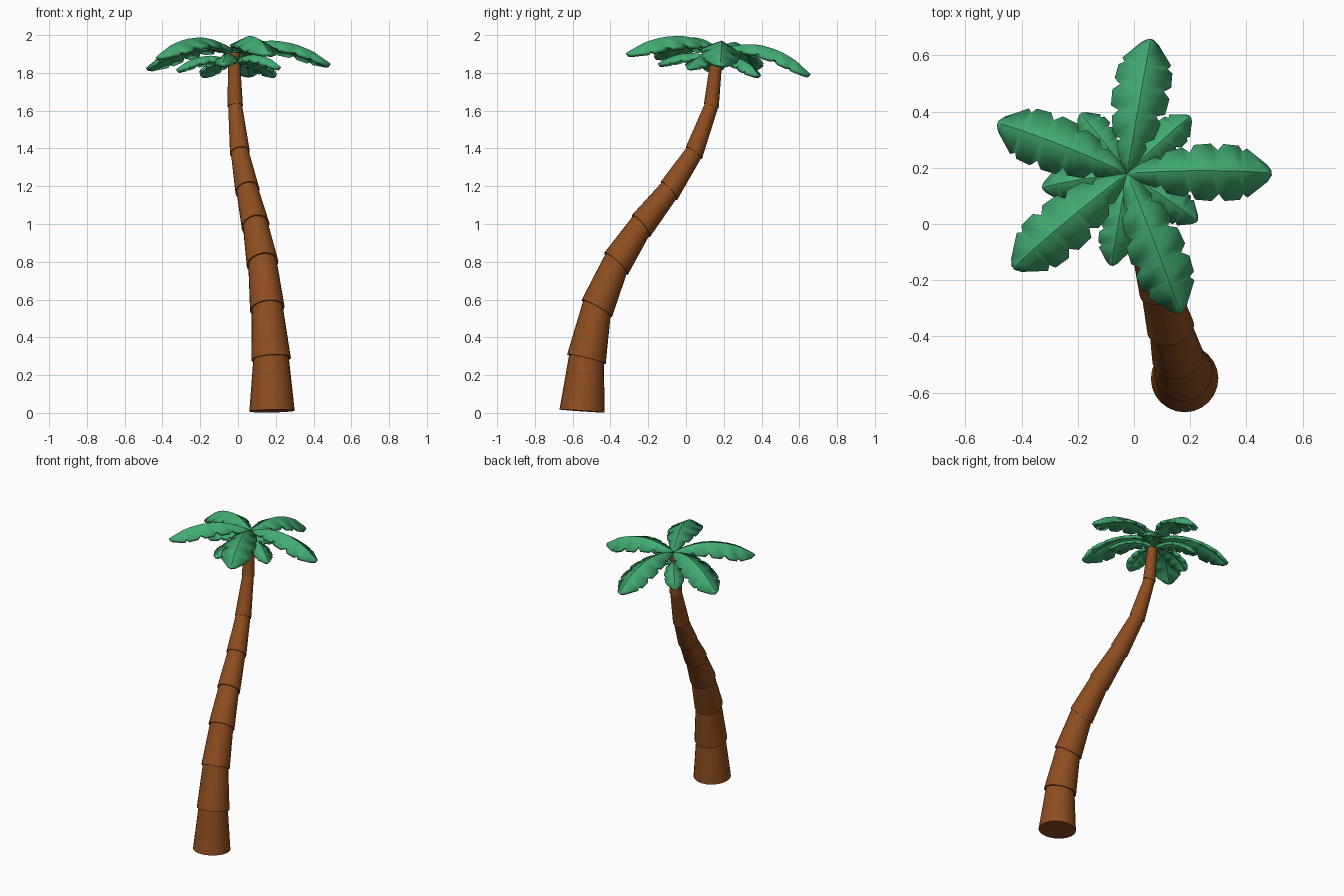
import bpy
from math import sin, cos, radians, atan2, pi
from mathutils import Vector, Matrix

if "Cube" in bpy.data.objects:
    bpy.data.objects.remove(bpy.data.objects["Cube"])


def material(name, rgb):
    m = bpy.data.materials.new(name)
    m.diffuse_color = (*rgb, 1)
    m.use_nodes = True
    m.node_tree.nodes["Principled BSDF"].inputs["Base Color"].default_value = m.diffuse_color
    return m


BARK = material("bark", (0.27, 0.075, 0.014))
LEAF = material("leaf_green", (0.055, 0.41, 0.17))


def make_object(name, verts, faces, mat, matrix=Matrix()):
    me = bpy.data.meshes.new(name)
    me.from_pydata(verts, [], faces)
    me.materials.append(mat)
    ob = bpy.data.objects.new(name, me)
    ob.matrix_world = matrix
    bpy.context.collection.objects.link(ob)
    bpy.ops.object.select_all(action='DESELECT')
    ob.select_set(True)
    bpy.context.view_layer.objects.active = ob
    bpy.ops.object.shade_smooth_by_angle(angle=radians(30))
    return ob


# Trunk: stacked flaring sections that follow a leaning curve
# each joint: x, y, z, radius, tilt in degrees
JOINTS = [(.18, -.55, .01, .12, 4), (.175, -.527, .285, .105, 14),
          (.155, -.472, .553, .092, 30), (.13, -.37, .79, .085, 44),
          (.093, -.238, .99, .075, 52), (.05, -.09, 1.176, .065, 50),
          (.01, .042, 1.377, .053, 38), (-.015, .134, 1.625, .041, 19),
          (-.022, .165, 1.905, .033, 8)]
SIDES = 24
LEAN = Vector((-.27, .963, 0))
ACROSS = Vector((.963, .27, 0))


def ring(joint, scale):
    x, y, z, r, tilt = joint
    t = radians(tilt)
    u = LEAN * cos(t) - Vector((0, 0, sin(t)))
    return [Vector((x, y, z)) + r * scale * (ACROSS * cos(a) + u * sin(a))
            for a in (2 * pi * i / SIDES for i in range(SIDES))]


for i, (low, high) in enumerate(zip(JOINTS, JOINTS[1:])):
    verts = ring(low, 1) + ring(high, .9)
    faces = [(k, (k + 1) % SIDES, SIDES + (k + 1) % SIDES, SIDES + k)
             for k in range(SIDES)]
    faces += [tuple(range(SIDES))[::-1], tuple(range(SIDES, 2 * SIDES))]
    make_object(f"trunk_section_{i + 1}", verts, faces, BARK)

# Frond: arched midrib, sloping halves and a notched edge
RIB = [(0, 0), (.07, .027), (.14, .042), (.2, .047), (.27, .043),
       (.37, .015), (.45, -.025), (.52, -.08)]
EDGE = [(0, .01), (.05, .035), (.10, .055), (.12, .045), (.14, .075),
        (.20, .088), (.225, .068), (.24, .098), (.30, .103), (.325, .078),
        (.345, .102), (.40, .097), (.413, .076), (.428, .088), (.50, .03),
        (.515, .008)]


def rib_height(r):
    for (r0, z0), (r1, z1) in zip(RIB, RIB[1:]):
        if r <= r1:
            return z0 + (z1 - z0) * (r - r0) / (r1 - r0)


def frond(name, tip, height, size):
    verts, faces = [], []
    for r, w in EDGE:
        z = rib_height(r)
        verts += [(r, w, z - .5 * w), (r, 0, z), (r, -w, z - .5 * w)]
    for k in range(0, len(verts) - 3, 3):
        faces += [(k, k + 1, k + 4, k + 3), (k + 1, k + 2, k + 5, k + 4)]
    d = Vector(tip) - Vector((-.025, .18))
    s = d.length / .515
    # the whole crown leans towards the back
    matrix = (Matrix.Translation((-.025, .18, height))
              @ Matrix.Rotation(-.115, 4, 'X')
              @ Matrix.Rotation(atan2(d.y, d.x), 4, 'Z')
              @ Matrix.Diagonal((s, size, size, 1)))
    ob = make_object(name, verts, faces, LEAF, matrix)
    ob.data.flip_normals() if ob.data.polygons[0].normal.z < 0 else None
    mod = ob.modifiers.new("thickness", 'SOLIDIFY')
    mod.thickness = .02 / size
    mod.offset = -1


# Upper large fronds and lower small fronds
for i, tip in enumerate([(.06, .67), (.49, .19), (.165, -.31),
                         (-.43, -.15), (-.485, .37)]):
    frond(f"upper_frond_{i + 1}", tip, 1.925, 1)
for i, tip in enumerate([(.2, .39), (.225, .015), (-.08, -.145),
                         (-.327, .135), (-.19, .40)]):
    frond(f"lower_frond_{i + 1}", tip, 1.86, .62)
